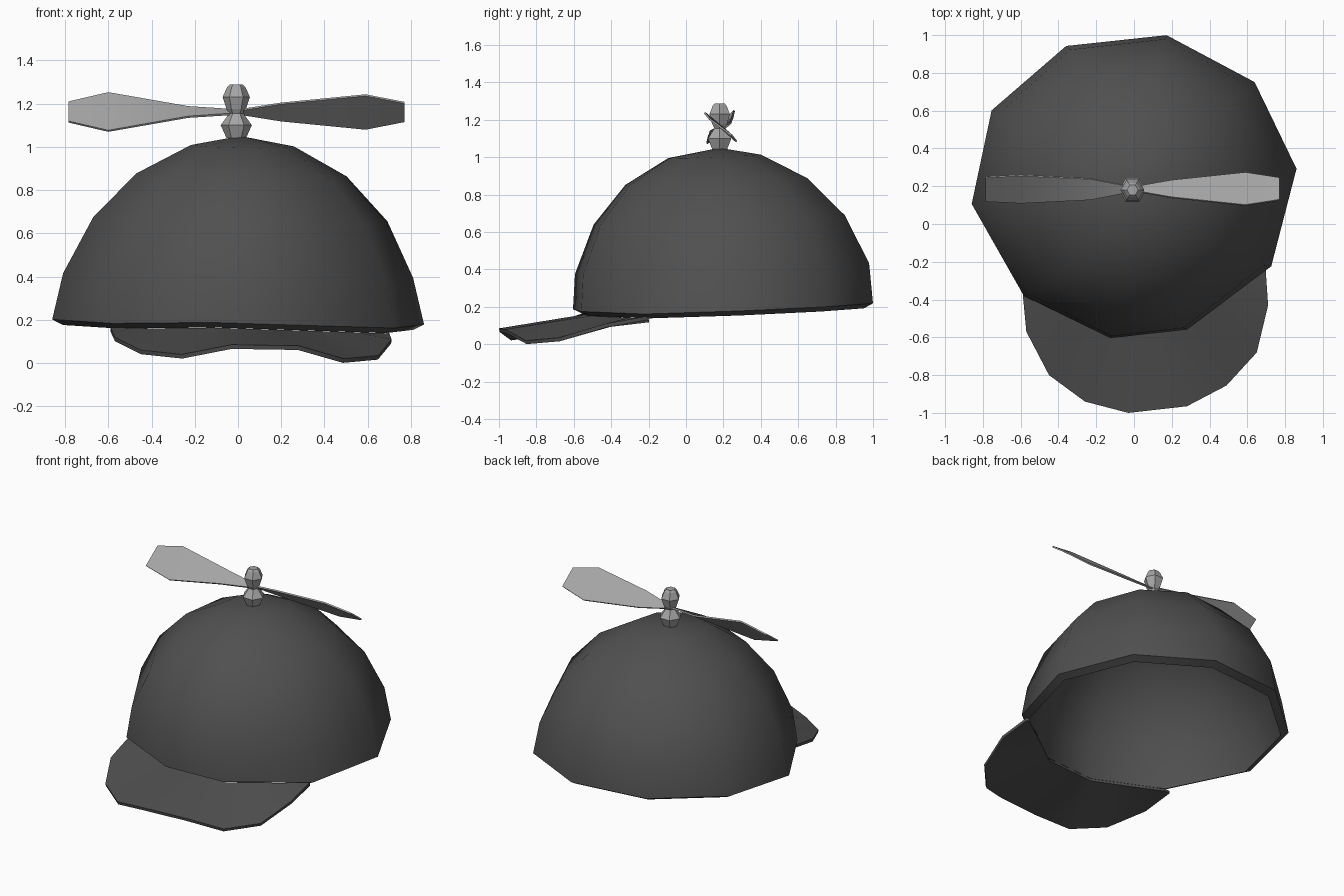
import bpy, bmesh
from math import sin, cos, radians, pi
from mathutils import Vector

cube = bpy.data.objects.get("Cube")
if cube:
    bpy.data.objects.remove(cube, do_unlink=True)


def material(name, value):
    m = bpy.data.materials.new(name)
    m.use_nodes = True
    m.diffuse_color = (value, value, value, 1)
    m.node_tree.nodes["Principled BSDF"].inputs["Base Color"].default_value = (value, value, value, 1)
    return m


cloth = material("charcoal cloth", 0.08)
plastic = material("light grey plastic", 0.38)


def build(name, bm, mat, smooth=None, thickness=0, offset=-1):
    bmesh.ops.remove_doubles(bm, verts=bm.verts, dist=0.0005)
    me = bpy.data.meshes.new(name)
    bm.to_mesh(me)
    bm.free()
    ob = bpy.data.objects.new(name, me)
    bpy.context.collection.objects.link(ob)
    me.materials.append(mat)
    bpy.ops.object.select_all(action='DESELECT')
    ob.select_set(True)
    bpy.context.view_layer.objects.active = ob
    if thickness:
        mod = ob.modifiers.new("thickness", 'SOLIDIFY')
        mod.thickness = thickness
        mod.offset = offset
        bpy.ops.object.modifier_apply(modifier=mod.name)
    if smooth:
        bpy.ops.object.shade_smooth_by_angle(angle=radians(smooth))


def skin(bm, rings, closed=True):
    """Bridge successive point rings with quads; return the vertex rings."""
    vr = [[bm.verts.new(p) for p in r] for r in rings]
    n = len(rings[0])
    for a, b in zip(vr, vr[1:]):
        for i in range(n if closed else n - 1):
            j = (i + 1) % n
            bm.faces.new((a[i], a[j], b[j], b[i]))
    return vr


# Dome: ten-sided rings, slightly tilted, narrower and lifted at the front
WALL = 0.055


def dome_ring(rx, ry, z, cx, cy, tilt, lift=0, wall=0):
    rx, ry = rx - wall * cos(radians(tilt)), ry - wall * cos(radians(tilt))
    z -= wall * sin(radians(tilt))
    pts = []
    for i in range(10):
        a = radians(6.5 + 36 * i)
        s = min(sin(a), 0) ** 2
        x = rx * cos(a) * (1 - 0.1 * s - 0.2 * s * s)
        y = ry * sin(a) - 0.12 * s * (1 - s)
        pts.append(Vector((cx + x, cy + y, z + 0.04 * y - 0.018 * x + lift * s * s)))
    return pts


sections = (
    (0.866, 0.816, 0.19, 0, 0.2, 27, 0.03),
    (0.815, 0.80, 0.405, 0, 0.195, 18),
    (0.685, 0.683, 0.665, 0.01, 0.18, 37),
    (0.49, 0.495, 0.87, 0.015, 0.165, 55),
    (0.24, 0.25, 1.005, 0.02, 0.155, 72))
outside = [dome_ring(*s) for s in sections]
inside = [dome_ring(*s, wall=WALL) for s in sections]
bm = bmesh.new()
shell = skin(bm, inside[::-1] + outside)
for ring, z, flip in ((shell[-1], 1.05, 1), (shell[0], 1.05 - WALL, -1)):
    apex = bm.verts.new((0.01, 0.18, z))
    for i in range(10):
        bm.faces.new((ring[i], ring[(i + 1) % 10], apex)[::flip])
build("cap_dome", bm, cloth, 60)

# Brim: hangs from the inner lip at the front and droops to its outer edge
lip = [p - Vector((0, 0, 0.001)) for p in inside[0][6:10]]
inner = [lip[k].lerp(lip[k + 1], t / 3) for k in range(3) for t in range(3)] + [lip[3]]
edge = [(-0.59, -0.36, 0.165), (-0.57, -0.57, 0.12), (-0.45, -0.80, 0.06), (-0.26, -0.94, 0.04),
        (-0.03, -1.0, 0.085), (0.28, -0.965, 0.08), (0.49, -0.855, 0.02), (0.65, -0.68, 0.035),
        (0.71, -0.43, 0.11), (0.695, -0.21, 0.15)]
bm = bmesh.new()
skin(bm, [[Vector(p) for p in edge], inner], closed=False)
build("brim", bm, cloth, 60, 0.02)


# Beads above and below the propeller
def bead(name, profile):
    bm = bmesh.new()
    vr = skin(bm, [[(-0.008 + r * cos(i * pi / 3), 0.18 + r * sin(i * pi / 3), z)
                    for i in range(6)] for r, z in profile])
    bm.faces.new(vr[0][::-1])
    bm.faces.new(vr[-1])
    build(name, bm, plastic)


bead("lower_bead", ((0.045, 1.04), (0.072, 1.10), (0.032, 1.155)))
bead("upper_bead", ((0.03, 1.15), (0.045, 1.175), (0.063, 1.23), (0.043, 1.275), (0.03, 1.288)))

# Propeller: two blades pitched in opposite directions
for name, side, stations in (
        ("left_blade", 1, ((0, 0.01, 0.008), (0.2, 0.045, 0.04), (0.59, 0.086, 0.078), (0.77, 0.058, 0.043))),
        ("right_blade", -1, ((0, 0.01, 0.008), (0.23, 0.055, 0.023), (0.60, 0.073, 0.088), (0.785, 0.063, 0.045)))):
    bm = bmesh.new()
    front = [(side * x, 0.185 - dy, 1.161 + side * dz) for x, dy, dz in stations]
    back = [(side * x, 0.185 + dy, 1.161 - side * dz) for x, dy, dz in stations]
    skin(bm, [front, back] if side > 0 else [back, front], closed=False)
    build(name, bm, plastic, 30, 0.01, 0)
